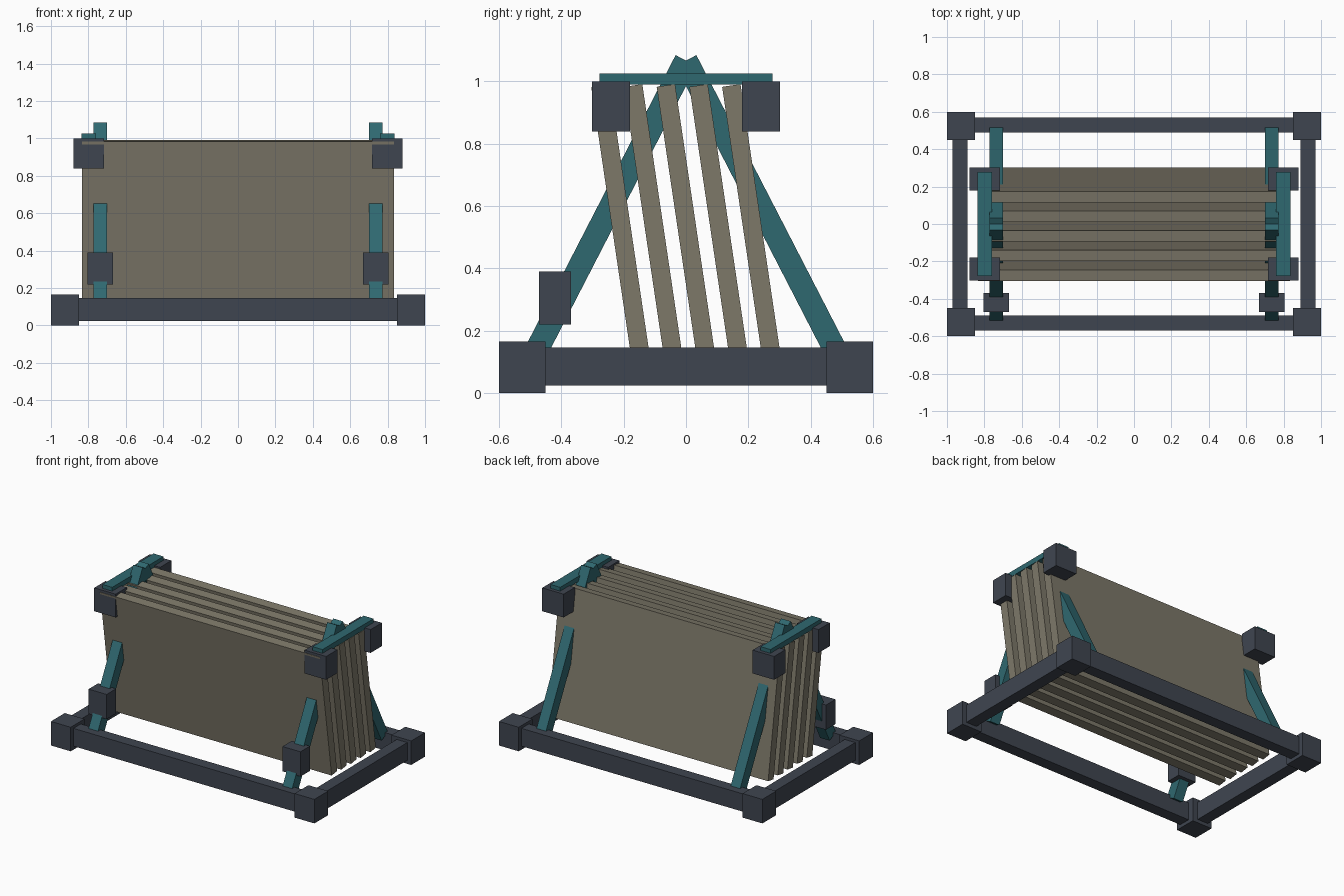
import bpy
import math

if "Cube" in bpy.data.objects:
    bpy.data.objects.remove(bpy.data.objects["Cube"])


def material(name, hex_code):
    lin = []
    for i in (0, 2, 4):
        c = int(hex_code[i:i + 2], 16) / 255
        lin.append(c / 12.92 if c <= 0.04045 else ((c + 0.055) / 1.055) ** 2.4)
    m = bpy.data.materials.new(name)
    m.diffuse_color = (*lin, 1)
    m.use_nodes = True
    m.node_tree.nodes["Principled BSDF"].inputs["Base Color"].default_value = m.diffuse_color
    return m


SLATE = material("dark slate", "3f4550")
TEAL = material("teal", "2f6870")
STONE = material("grey brown", "7d7869")


def box(name, center, size, mat, tilt=0.0):
    """Box of the given full size, tilted around the x axis."""
    bpy.ops.mesh.primitive_cube_add(size=1, location=center, rotation=(tilt, 0, 0))
    ob = bpy.context.object
    ob.name = name
    ob.scale = size
    ob.data.materials.append(mat)
    return ob


# Base frame rails
for s in (-1, 1):
    box("long_rail", (0, s * 0.53, 0.085), (1.72, 0.08, 0.122), SLATE)
    box("short_rail", (s * 0.93, 0, 0.085), (0.08, 0.92, 0.122), SLATE)

# Tilted panels, leaning to the front at the top
tilt = math.atan(0.148)
for i in range(5):
    box("panel", (0, 0.209 - 0.105 * i, 0.557), (1.67, 0.0595, 0.869), STONE, tilt)

for sx in (-1, 1):
    # Top cross bar
    box("top_bar", (sx * 0.798, 0, 1.008), (0.075, 0.555, 0.036), TEAL)
    # Weight block on the front leg
    box("leg_block", (sx * 0.736, -0.42, 0.305), (0.137, 0.103, 0.17), SLATE)
    for sy in (-1, 1):
        box("base_corner", (sx * 0.925, sy * 0.525, 0.0825), (0.15, 0.15, 0.165), SLATE)
        box("top_corner", (sx * 0.799, sy * 0.241, 0.92), (0.163, 0.122, 0.16), SLATE)
        # Diagonal leg meeting its partner at the peak
        dy, dz = 0.487, 1.067 - 0.122
        box("diagonal_leg", (sx * 0.737, sy * dy / 2, (1.067 + 0.122) / 2),
            (0.072, 0.075, math.hypot(dy, dz)), TEAL, sy * math.atan2(dy, dz))
